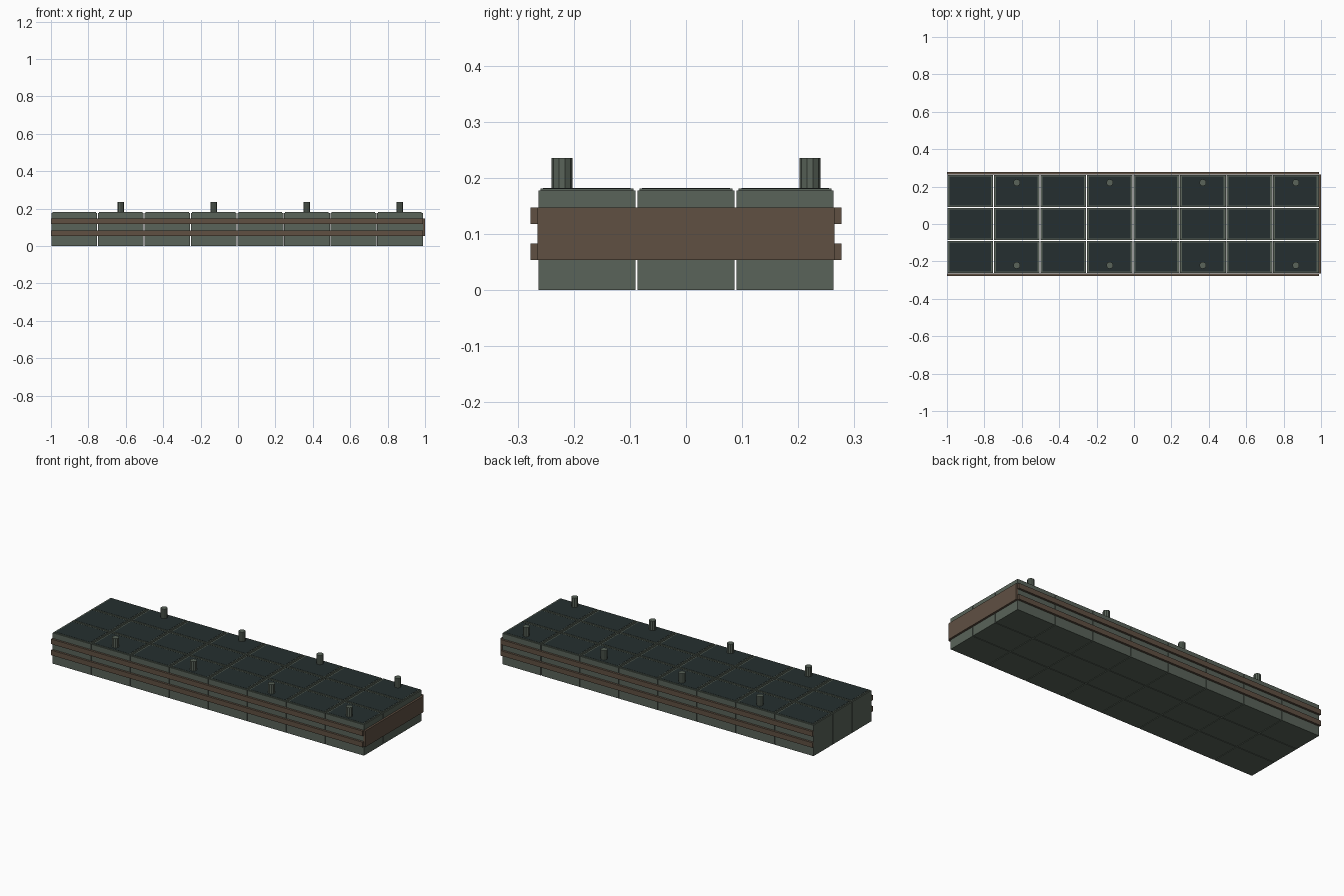
import bpy
import bmesh
from mathutils import Matrix

cube = bpy.data.objects.get("Cube")
if cube:
    bpy.data.objects.remove(cube, do_unlink=True)


def material(name, rgb):
    mat = bpy.data.materials.new(name)
    mat.use_nodes = True
    mat.diffuse_color = (*rgb, 1)
    mat.node_tree.nodes["Principled BSDF"].inputs["Base Color"].default_value = (*rgb, 1)
    return mat


GREEN = material("grey green steel", (0.10, 0.125, 0.10))
DARK = material("dark deck coating", (0.018, 0.028, 0.029))
BROWN = material("brown timber", (0.115, 0.08, 0.055))


def add_box(bm, x0, x1, y0, y1, z0, z1):
    centre = Matrix.Translation(((x0 + x1) / 2, (y0 + y1) / 2, (z0 + z1) / 2))
    size = Matrix.Diagonal((x1 - x0, y1 - y0, z1 - z0, 1))
    bmesh.ops.create_cube(bm, size=1, matrix=centre @ size)


def finish(bm, name, mat):
    mesh = bpy.data.meshes.new(name)
    bm.to_mesh(mesh)
    bm.free()
    mesh.materials.append(mat)
    obj = bpy.data.objects.new(name, mesh)
    bpy.context.collection.objects.link(obj)
    return obj


COLS, ROWS, GAP = 8, 3, 0.0035
X0, X1, Y, TOP = -1.0, 0.99, 0.265, 0.178
PX, PY = (X1 - X0) / COLS, 2 * Y / ROWS
hx, hy = (PX - GAP) / 2, (PY - GAP) / 2
px, py, rim = 0.111, 0.078, 0.005

# Grid of floats, each with a raised rim around a dark deck panel
floats, rims, panels = bmesh.new(), bmesh.new(), bmesh.new()
for i in range(COLS):
    for j in range(ROWS):
        cx, cy = X0 + (i + 0.5) * PX, -Y + (j + 0.5) * PY
        add_box(floats, cx - hx, cx + hx, cy - hy, cy + hy, 0, TOP)
        add_box(panels, cx - px, cx + px, cy - py, cy + py, TOP, TOP + 0.004)
        for s in (-1, 1):
            ex, ey = cx + s * (px + rim / 2), cy + s * (py + rim / 2)
            add_box(rims, ex - rim / 2, ex + rim / 2, cy - py, cy + py, TOP, TOP + 0.003)
            add_box(rims, cx - px - rim, cx + px + rim, ey - rim / 2, ey + rim / 2, TOP, TOP + 0.003)
finish(floats, "float_boxes", GREEN)
finish(rims, "deck_rims", GREEN)
finish(panels, "deck_panels", DARK)

# Timber rubbing strips along both long sides
strips = bmesh.new()
for z in (0.054, 0.118):
    add_box(strips, X0, X1, -Y - 0.012, -Y, z, z + 0.029)
    add_box(strips, X0, X1, Y, Y + 0.012, z, z + 0.029)
finish(strips, "side_fenders", BROWN)

# Broad timber fender on one end
end = bmesh.new()
add_box(end, X1 - 0.002, 1.0, -Y, Y, 0.054, 0.147)
finish(end, "end_fender", BROWN)

# Mooring posts on every second float of the outer rows
posts = bmesh.new()
for i in range(1, COLS, 2):
    for s in (-1, 1):
        bmesh.ops.create_cone(
            posts, cap_ends=True, segments=10, radius1=0.0185, radius2=0.0185, depth=0.058,
            matrix=Matrix.Translation((X0 + (i + 0.5) * PX, s * 0.221, TOP + 0.029)))
finish(posts, "mooring_posts", GREEN)
